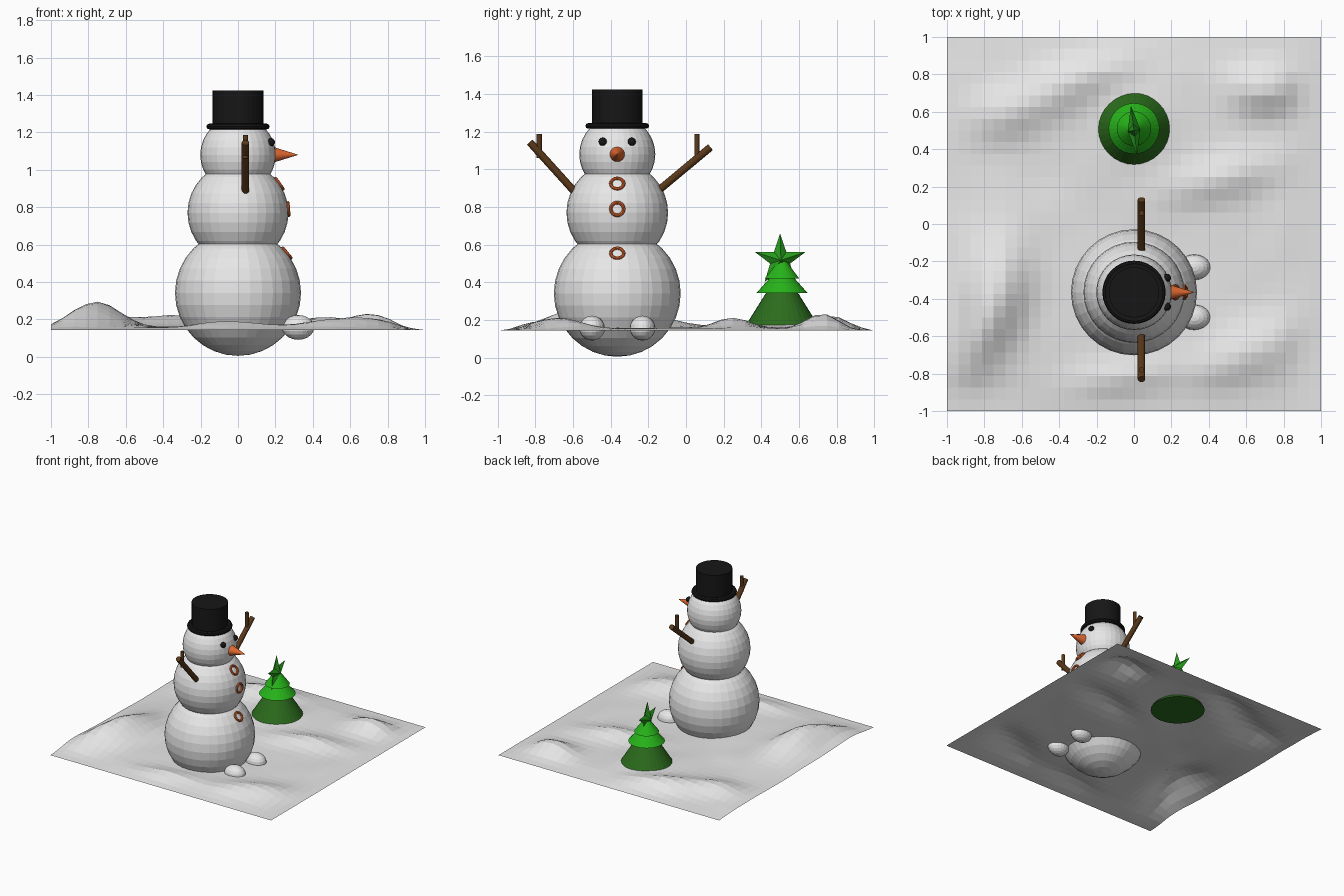
import bpy, bmesh, math
from mathutils import Vector, Matrix, noise

if "Cube" in bpy.data.objects:
    bpy.data.objects.remove(bpy.data.objects["Cube"])


def material(name, color):
    m = bpy.data.materials.new(name)
    m.use_nodes = True
    m.diffuse_color = (*color, 1)
    node = next(n for n in m.node_tree.nodes if n.type == "BSDF_PRINCIPLED")
    node.inputs["Base Color"].default_value = (*color, 1)
    return m


SNOW = material("snow white", (0.8, 0.8, 0.8))
BLACK = material("coal black", (0.008, 0.008, 0.008))
ORANGE = material("carrot orange", (0.75, 0.14, 0.03))
BROWN = material("twig brown", (0.1, 0.04, 0.01))
DARK = material("dark green", (0.025, 0.15, 0.012))
LIGHT = material("bright green", (0.02, 0.45, 0.01))
MID = material("star green", (0.02, 0.33, 0.012))


def finish(name, bm, mat):
    bmesh.ops.recalc_face_normals(bm, faces=bm.faces)
    mesh = bpy.data.meshes.new(name)
    bm.to_mesh(mesh)
    bm.free()
    mesh.materials.append(mat)
    obj = bpy.data.objects.new(name, mesh)
    bpy.context.collection.objects.link(obj)
    return obj


def ball(name, center, size, mat, segments=32):
    bm = bmesh.new()
    place = Matrix.LocRotScale(Vector(center), None, Vector(size))
    bmesh.ops.create_uvsphere(bm, u_segments=segments, v_segments=segments // 2,
                              radius=1, matrix=place)
    return finish(name, bm, mat)


def rod(name, start, end, r1, r2, mat, segments=32):
    a, b = Vector(start), Vector(end)
    turn = (b - a).to_track_quat("Z", "Y").to_matrix().to_4x4()
    bm = bmesh.new()
    bmesh.ops.create_cone(bm, cap_ends=True, segments=segments, radius1=r1, radius2=r2,
                          depth=(b - a).length,
                          matrix=Matrix.Translation((a + b) / 2) @ turn)
    return finish(name, bm, mat)


def ring(name, center, normal, major, minor, mat, segments, sides):
    bpy.ops.mesh.primitive_torus_add(
        location=center, rotation=Vector(normal).to_track_quat("Z", "Y").to_euler(),
        major_radius=major, minor_radius=minor,
        major_segments=segments, minor_segments=sides)
    obj = bpy.context.object
    obj.name = name
    obj.data.materials.append(mat)
    return obj


# Snowman body, facing +x
Y = -0.365
BODY = {"lower_body": (0.342, 0.337), "middle_body": (0.77, 0.27), "head": (1.08, 0.202)}
for name, (z, r) in BODY.items():
    ball(name, (0, Y, z), (r, r, r), SNOW)

# Hat with rounded brim
rod("hat_crown", (0, Y, 1.225), (0, Y, 1.425), 0.135, 0.135, BLACK)
rod("hat_brim", (0, Y, 1.22), (0, Y, 1.243), 0.155, 0.155, BLACK)
ring("hat_brim_edge", (0, Y, 1.231), (0, 0, 1), 0.154, 0.015, BLACK, 32, 8)

# Face
rod("nose", (0.185, Y, 1.08), (0.32, Y, 1.08), 0.043, 0.001, ORANGE)
for side, label in ((1, "left"), (-1, "right")):
    ball(label + "_eye", (0.176, Y + side * 0.077, 1.147), (0.022,) * 3, BLACK, 16)
    ball(label + "_foot", (0.322, Y + side * 0.134, 0.157), (0.086, 0.068, 0.066), SNOW, 20)

# Ring buttons lie on the body surface
for i, (part, z) in enumerate((("middle_body", 0.925), ("middle_body", 0.79),
                               ("lower_body", 0.555))):
    mid, r = BODY[part]
    out = Vector((math.sqrt(r * r - (z - mid) ** 2), 0, z - mid))
    ring(f"button_{i + 1}", Vector((0, Y, mid)) + out, out, 0.034, 0.009, ORANGE, 24, 8)

# Twig arms
X = 0.04
rod("left_arm", (X, -0.15, 0.885), (X, 0.13, 1.118), 0.02, 0.02, BROWN, 16)
rod("left_finger", (X, 0.058, 1.06), (X, 0.058, 1.187), 0.014, 0.014, BROWN, 12)
rod("right_arm", (X, -0.595, 0.885), (X, -0.83, 1.145), 0.02, 0.02, BROWN, 16)
rod("right_finger", (X, -0.78, 1.06), (X, -0.78, 1.187), 0.014, 0.014, BROWN, 12)

# Tree tiers
TY = 0.51
rod("tree_bottom", (0, TY, 0.155), (0, TY, 0.36), 0.203, 0.075, DARK)
rod("tree_middle", (0, TY, 0.343), (0, TY, 0.44), 0.136, 0.05, LIGHT)
rod("tree_top", (0, TY, 0.42), (0, TY, 0.53), 0.092, 0.01, LIGHT)

# Faceted star: five points with a raised centre on both sides
bm = bmesh.new()
rim = []
for i in range(10):
    a = math.pi * i / 5
    r = 0.056 if i % 2 else 0.142
    rim.append(bm.verts.new((0, r * math.sin(a), r * math.cos(a))))
for side in (-1, 1):
    peak = bm.verts.new((side * 0.034, 0, 0))
    for i in range(10):
        bm.faces.new((rim[i], rim[(i + 1) % 10], peak))
star = finish("tree_star", bm, MID)
star.location = (0, TY - 0.01, 0.517)
star.rotation_euler.z = math.radians(7)

# Snowy ground: drifts given as x, y, length, width, angle, height
DRIFTS = (
    (-0.74, -0.36, 0.3, 0.17, 80, 0.125),
    (-0.85, -0.62, 0.2, 0.13, 60, 0.05),
    (-0.3, 0.78, 0.4, 0.13, 28, 0.06),
    (-0.7, 0.6, 0.2, 0.14, 10, 0.04),
    (0.7, 0.72, 0.17, 0.12, 0, 0.075),
    (0.45, 0.24, 0.3, 0.11, 15, 0.05),
    (0.62, -0.68, 0.3, 0.13, 25, 0.055),
    (-0.1, -0.85, 0.25, 0.1, 10, 0.04),
    (0.0, 0.52, 0.25, 0.2, 0, 0.035),
)


def ground_height(x, y):
    h = 0.006 + 0.008 * (1 + noise.noise(Vector((x * 4, y * 4, 0.5))))
    for cx, cy, length, width, angle, high in DRIFTS:
        c, s = math.cos(math.radians(angle)), math.sin(math.radians(angle))
        u = ((x - cx) * c + (y - cy) * s) / length
        v = ((y - cy) * c - (x - cx) * s) / width
        h += high * math.exp(-u * u - v * v)
    edge = min(1, (1 - abs(y)) / 0.2) * min(1, (1 - x) / 0.2)
    edge *= min(1, 0.75 + (1 + x) / 0.4)
    return 0.143 + h * edge


bm = bmesh.new()
bmesh.ops.create_grid(bm, x_segments=32, y_segments=32, size=1)
for v in bm.verts:
    v.co.z = ground_height(v.co.x, v.co.y)
finish("snowy_ground", bm, SNOW)
